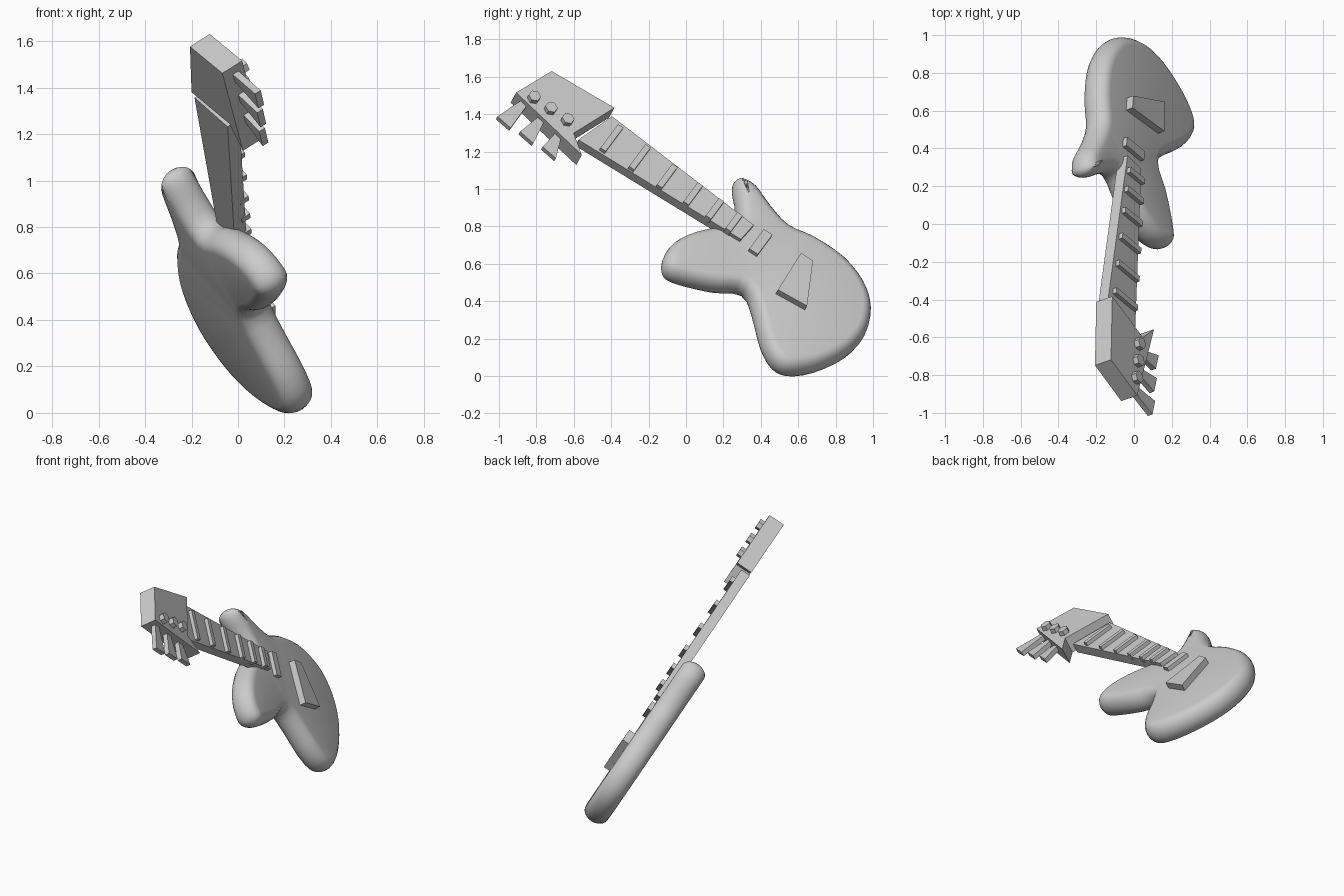
import bpy, bmesh, math
from mathutils import Matrix, Vector

if "Cube" in bpy.data.objects:
    bpy.data.objects.remove(bpy.data.objects["Cube"])

# Tilted guitar frame: local x = across the neck, y = along the neck to the body, z = out of the front face
U = Vector((0.063, 0.828, -0.557)).normalized()
N = Vector((0.81, 0.285, 0.513))
N = (N - U * N.dot(U)).normalized()
V = U.cross(N)
FRAME = Matrix((V, U, N)).transposed().to_4x4()


def finish(bm, name, smooth=False):
    bmesh.ops.recalc_face_normals(bm, faces=bm.faces)
    bm.transform(FRAME)
    me = bpy.data.meshes.new(name)
    bm.to_mesh(me)
    bm.free()
    for p in me.polygons:
        p.use_smooth = smooth
    ob = bpy.data.objects.new(name, me)
    bpy.context.collection.objects.link(ob)
    return ob


def loft(name, rings, smooth=False):
    """Join rings of equal point count and cap both ends."""
    bm = bmesh.new()
    vs = [[bm.verts.new(p) for p in r] for r in rings]
    n = len(vs[0])
    for a, b in zip(vs, vs[1:]):
        for i in range(n):
            bm.faces.new((a[i], a[(i + 1) % n], b[(i + 1) % n], b[i]))
    caps = [bm.faces.new(vs[0]), bm.faces.new(vs[-1])]
    bmesh.ops.triangulate(bm, faces=[f for f in caps if len(f.verts) > 4])
    return finish(bm, name, smooth)


def prism(name, outline, z0, z1):
    return loft(name, [[(x, y, z) for x, y in outline] for z in (z0, z1)])


def bar(name, x, y, w, l, z0, z1):
    return prism(name, [(x - w/2, y - l/2), (x + w/2, y - l/2), (x + w/2, y + l/2), (x - w/2, y + l/2)], z0, z1)


# Body: smooth closed outline with two horns, rounded edge
ctrl = [Vector(p) for p in (
    (-1.0, -.363), (-1.008, -.269), (-.953, -.141), (-.915, -.007), (-.945, .14),
    (-.943, .337), (-.88, .503), (-.768, .62), (-.598, .68), (-.414, .665),
    (-.226, .58), (-.106, .47), (-.09, .364), (-.161, .245), (-.30, .111),
    (-.375, .01), (-.296, -.105), (-.225, -.245), (-.188, -.365), (-.234, -.437),
    (-.353, -.461), (-.48, -.426), (-.61, -.341), (-.715, -.25), (-.817, -.30),
    (-.90, -.368), (-.955, -.39))]
m = len(ctrl)
outline = []
for i in range(m):
    p0, p1, p2, p3 = (ctrl[(i + k) % m] for k in (-1, 0, 1, 2))
    for t in (0, 1/3, 2/3):
        outline.append(0.5 * (2*p1 + (p2 - p0)*t + (2*p0 - 5*p1 + 4*p2 - p3)*t*t
                              + (3*p1 - p0 - 3*p2 + p3)*t**3))
n = len(outline)
inward = []
for i in range(n):
    d = (outline[(i + 2) % n] - outline[i - 2]).normalized()
    inward.append(Vector((d.y, -d.x)))
area = sum(outline[i - 1].cross(outline[i]) for i in range(n))
if area > 0:
    inward = [-v for v in inward]
rings = []
for k in range(11):
    a = math.radians(-90 + 18 * k)
    inset = 0.010 + 0.062 * (1 - math.cos(a))
    rings.append([(*(p + v * inset), 0.385 + 0.08 * math.sin(a)) for p, v in zip(outline, inward)])
loft("body", rings, smooth=True)

# Neck and headstock
prism("neck", [(-.795, -1.11), (-.543, -1.18), (-.597, -.162), (-.722, -.152)], .428, .49)
prism("headstock", [(-.54, -1.595), (-.788, -1.511), (-.818, -1.123), (-.53, -1.218), (-.44, -1.113)], .43, .535)

# Frets get shorter toward the body
for i, y in enumerate((-1.04, -.858, -.68, -.511, -.37, -.245)):
    bar(f"fret_{i+1}", -.661 + .002 * i, y, .195 - .013 * i, .034, .47, .513)

# Pickup and bridge
bar("pickup", -.657, -.068, .16, .055, .44, .49)
prism("bridge", [(-.732, .142), (-.732, .219), (-.464, .337), (-.445, .16)], .44, .507)

# Tuning posts and flared pegs
for i in range(3):
    y = -1.502 + .108 * i
    prism(f"tuning_post_{i+1}", [(-.57 + .034 * math.cos(k * math.pi / 3), y + .034 * math.sin(k * math.pi / 3))
                                 for k in range(6)], .52, .565)
    yw, yn, x = -1.555 + .146 * i, -1.53 + .125 * i, -.54 + .03 * i
    prism(f"tuning_peg_{i+1}", [(x, yn - .02), (x, yn + .02), (-.347, yw + .047), (-.362, yw - .047)], .476, .506)
